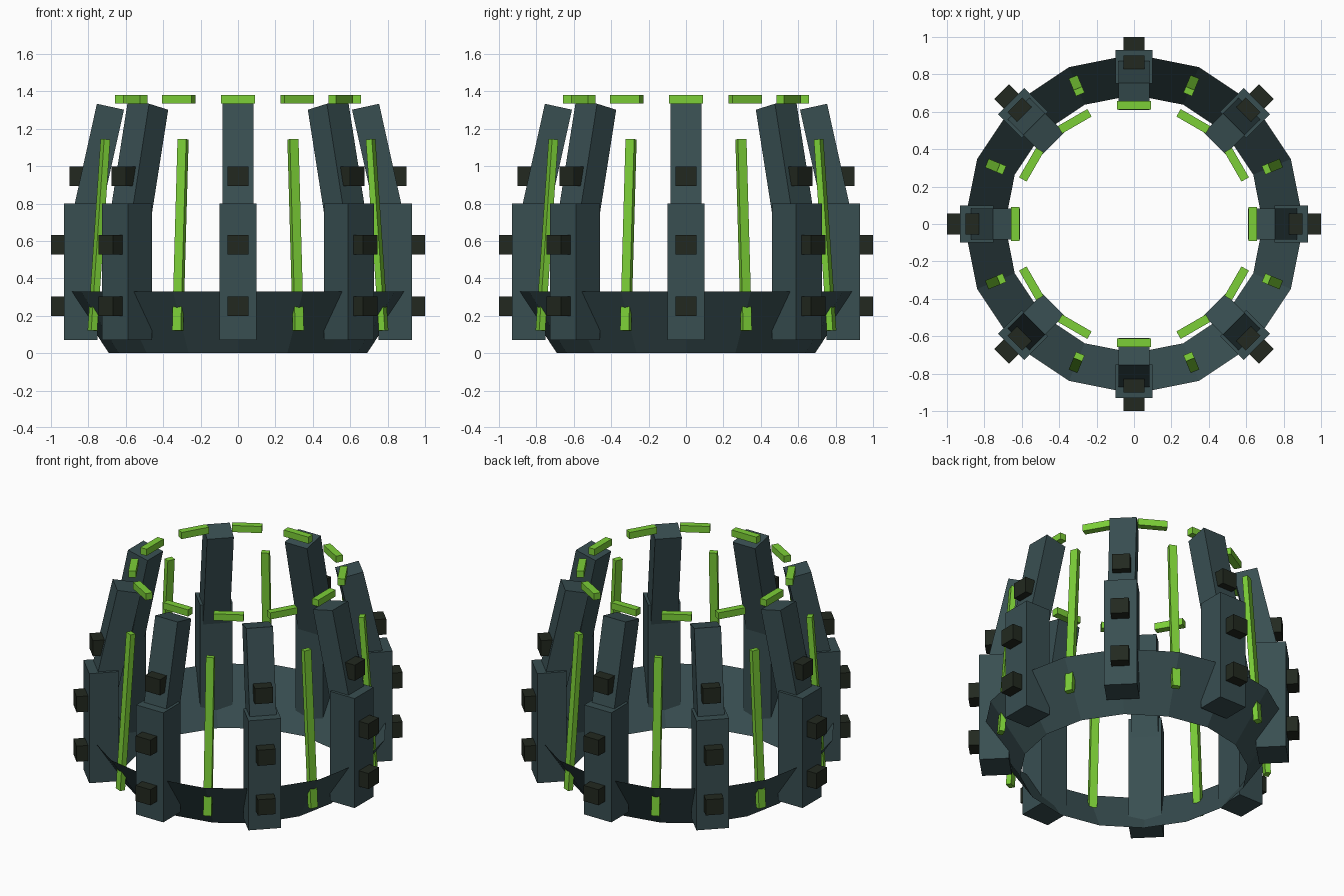
import bpy
import bmesh
from math import radians, tau
from mathutils import Matrix, Vector

cube = bpy.data.objects.get("Cube")
if cube:
    bpy.data.objects.remove(cube, do_unlink=True)


def make_material(name, rgb):
    mat = bpy.data.materials.new(name)
    mat.use_nodes = True
    color = (*rgb, 1.0)
    mat.diffuse_color = color
    mat.node_tree.nodes["Principled BSDF"].inputs["Base Color"].default_value = color
    return mat


slate = make_material("dark slate", (0.04, 0.077, 0.083))
green = make_material("bright green", (0.2, 0.62, 0.038))
olive = make_material("dark olive", (0.016, 0.022, 0.014))


def add_object(name, bm, mat):
    mesh = bpy.data.meshes.new(name)
    bmesh.ops.recalc_face_normals(bm, faces=bm.faces)
    bm.to_mesh(mesh)
    bm.free()
    mesh.materials.append(mat)
    obj = bpy.data.objects.new(name, mesh)
    bpy.context.collection.objects.link(obj)
    return obj


def radial_boxes(name, count, size, radius, z, mat, lean=0.0, offset=0.0):
    """Boxes around the axis; size is (radial, tangential, height), lean is inward."""
    for i in range(count):
        bm = bmesh.new()
        bmesh.ops.create_cube(bm, size=1.0)
        place = (Matrix.Rotation(tau * (i + offset) / count, 4, "Z")
                 @ Matrix.Translation(Vector((radius, 0, z)))
                 @ Matrix.Rotation(radians(-lean), 4, "Y")
                 @ Matrix.Diagonal((*size, 1.0)))
        bmesh.ops.transform(bm, matrix=place, verts=bm.verts)
        add_object(f"{name}_{i + 1}", bm, mat)


# Flared base band, an open sheet
bm = bmesh.new()
bmesh.ops.create_cone(bm, cap_ends=False, segments=16, radius1=0.69, radius2=0.908,
                      depth=0.33, matrix=Matrix.Translation((0, 0, 0.165)))
# Align the corners with the pillars
first = max(bm.verts, key=lambda v: v.co.z)
turn = Vector((1, 0)).angle_signed(first.co.xy)
bmesh.ops.rotate(bm, verts=bm.verts, matrix=Matrix.Rotation(turn, 3, "Z"))
add_object("base_band", bm, slate)

# Upright pillars with inward-leaning upper sections
radial_boxes("lower_pillar", 8, (0.18, 0.2, 0.73), 0.84, 0.435, slate)
radial_boxes("upper_pillar", 8, (0.148, 0.164, 0.72), 0.76, 0.966, slate, lean=12.5)

# Studs on the outside of each pillar
for label, radius, z in (("low", 0.945, 0.25), ("middle", 0.945, 0.58), ("high", 0.845, 0.945)):
    radial_boxes(f"{label}_stud", 8, (0.11, 0.11, 0.104), radius, z, olive)

# Thin glowing strips between the pillars
radial_boxes("light_strip", 8, (0.035, 0.05, 1.025), 0.805, 0.632, green, lean=4.2, offset=0.5)

# Broken ring of bars at the top
radial_boxes("top_bar", 12, (0.046, 0.182, 0.044), 0.634, 1.358, green)
